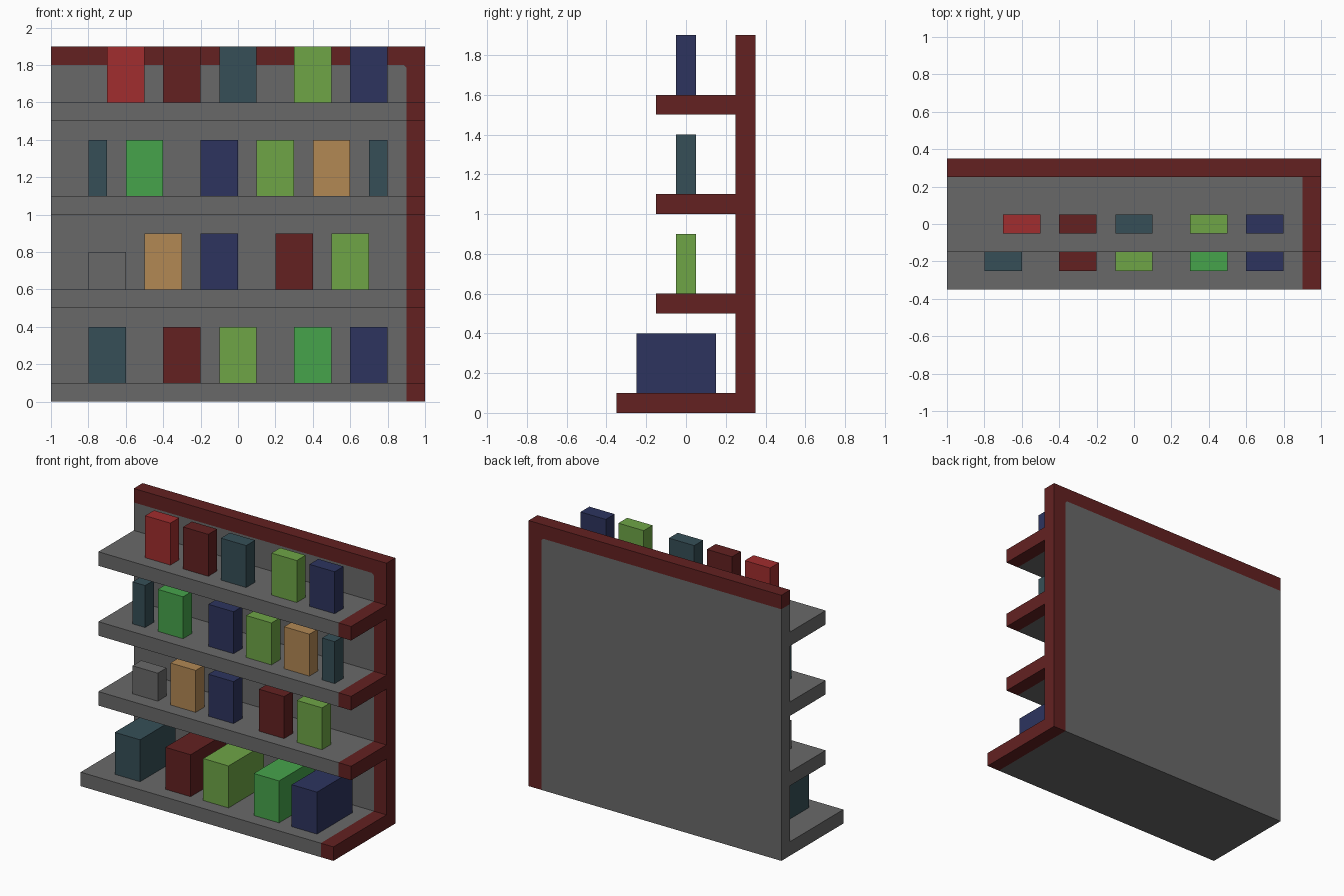
import bpy
import bmesh

cube = bpy.data.objects.get("Cube")
if cube:
    bpy.data.objects.remove(cube, do_unlink=True)


def linear(c):
    c /= 255
    return c / 12.92 if c <= 0.04045 else ((c + 0.055) / 1.055) ** 2.4


def material(name, rgb):
    mat = bpy.data.materials.new(name)
    colour = [linear(c) for c in rgb] + [1.0]
    mat.diffuse_color = colour
    mat.use_nodes = True
    bsdf = next(n for n in mat.node_tree.nodes if n.type == 'BSDF_PRINCIPLED')
    bsdf.inputs["Base Color"].default_value = colour
    bsdf.inputs["Roughness"].default_value = 0.8
    return mat


MATS = {name: material(name.replace("_", " "), rgb) for name, rgb in {
    "grey": (105, 105, 105),
    "dark_red": (99, 33, 33),
    "bright_red": (161, 45, 46),
    "teal": (54, 79, 87),
    "light_green": (110, 165, 70),
    "navy": (45, 52, 95),
    "green": (70, 164, 75),
    "tan": (178, 136, 84),
}.items()}


def finish(name, bm, *mats):
    bmesh.ops.recalc_face_normals(bm, faces=bm.faces)
    mesh = bpy.data.meshes.new(name)
    bm.to_mesh(mesh)
    bm.free()
    for m in mats:
        mesh.materials.append(MATS[m])
    obj = bpy.data.objects.new(name, mesh)
    bpy.context.collection.objects.link(obj)
    return obj


def box_mesh(x0, x1, y0, y1, z0, z1):
    bm = bmesh.new()
    bmesh.ops.create_cube(bm, size=1)
    for v in bm.verts:
        v.co = (x0 if v.co.x < 0 else x1,
                y0 if v.co.y < 0 else y1,
                z0 if v.co.z < 0 else z1)
    return bm


def paint_trim(bm):
    """Red on the faces past x = 0.9 or above z = 1.8, grey elsewhere."""
    for f in bm.faces:
        f.material_index = int(any(v.co.x > 0.91 or v.co.z > 1.81 for v in f.verts))


# Back panel: grey field and red border share edges and are extruded together
bm = bmesh.new()
outline = [(-1, 0), (0.9, 0), (0.9, 1.785), (0.885, 1.8), (-1, 1.8),
           (1, 0), (1, 1.9), (-1, 1.9)]
v = [bm.verts.new((x, 0.25, z)) for x, z in outline]
for loop in ((0, 1, 2, 3, 4), (1, 5, 6, 3, 2), (3, 6, 7, 4)):
    bm.faces.new([v[i] for i in loop])
ext = bmesh.ops.extrude_face_region(bm, geom=bm.faces[:], use_keep_orig=True)
bmesh.ops.translate(bm, vec=(0, 0.1, 0),
                    verts=[g for g in ext["geom"] if isinstance(g, bmesh.types.BMVert)])
paint_trim(bm)
finish("back_panel", bm, "grey", "dark_red")

# Shelves, cut near the end for the red trim
for name, front, z in (("base_shelf", -0.35, 0), ("lower_shelf", -0.15, 0.5),
                       ("middle_shelf", -0.15, 1.0), ("upper_shelf", -0.15, 1.5)):
    bm = box_mesh(-1, 1, front, 0.25, z, z + 0.1)
    bmesh.ops.bisect_plane(bm, geom=bm.verts[:] + bm.edges[:] + bm.faces[:],
                           plane_co=(0.9, 0, 0), plane_no=(1, 0, 0))
    paint_trim(bm)
    finish(name, bm, "grey", "dark_red")

# Goods on each shelf: (left edge, width, colour)
ROWS = [
    ("base", 0.1, -0.25, 0.15, [
        (-0.8, 0.2, "teal"), (-0.4, 0.2, "dark_red"), (-0.1, 0.2, "light_green"),
        (0.3, 0.2, "green"), (0.6, 0.2, "navy")]),
    ("lower", 0.6, -0.05, 0.05, [
        (-0.8, 0.2, "grey"), (-0.5, 0.2, "tan"), (-0.2, 0.2, "navy"),
        (0.2, 0.2, "dark_red"), (0.5, 0.2, "light_green")]),
    ("middle", 1.1, -0.05, 0.05, [
        (-0.8, 0.1, "teal"), (-0.6, 0.2, "green"), (-0.2, 0.2, "navy"),
        (0.1, 0.2, "light_green"), (0.4, 0.2, "tan"), (0.7, 0.1, "teal")]),
    ("upper", 1.6, -0.05, 0.05, [
        (-0.7, 0.2, "bright_red"), (-0.4, 0.2, "dark_red"), (-0.1, 0.2, "teal"),
        (0.3, 0.2, "light_green"), (0.6, 0.2, "navy")]),
]
for row, z, y0, y1, goods in ROWS:
    for i, (x, width, colour) in enumerate(goods, 1):
        height = 0.2 if colour == "grey" else 0.3  # the grey box is shorter
        finish(f"{row}_box_{i}", box_mesh(x, x + width, y0, y1, z, z + height), colour)
